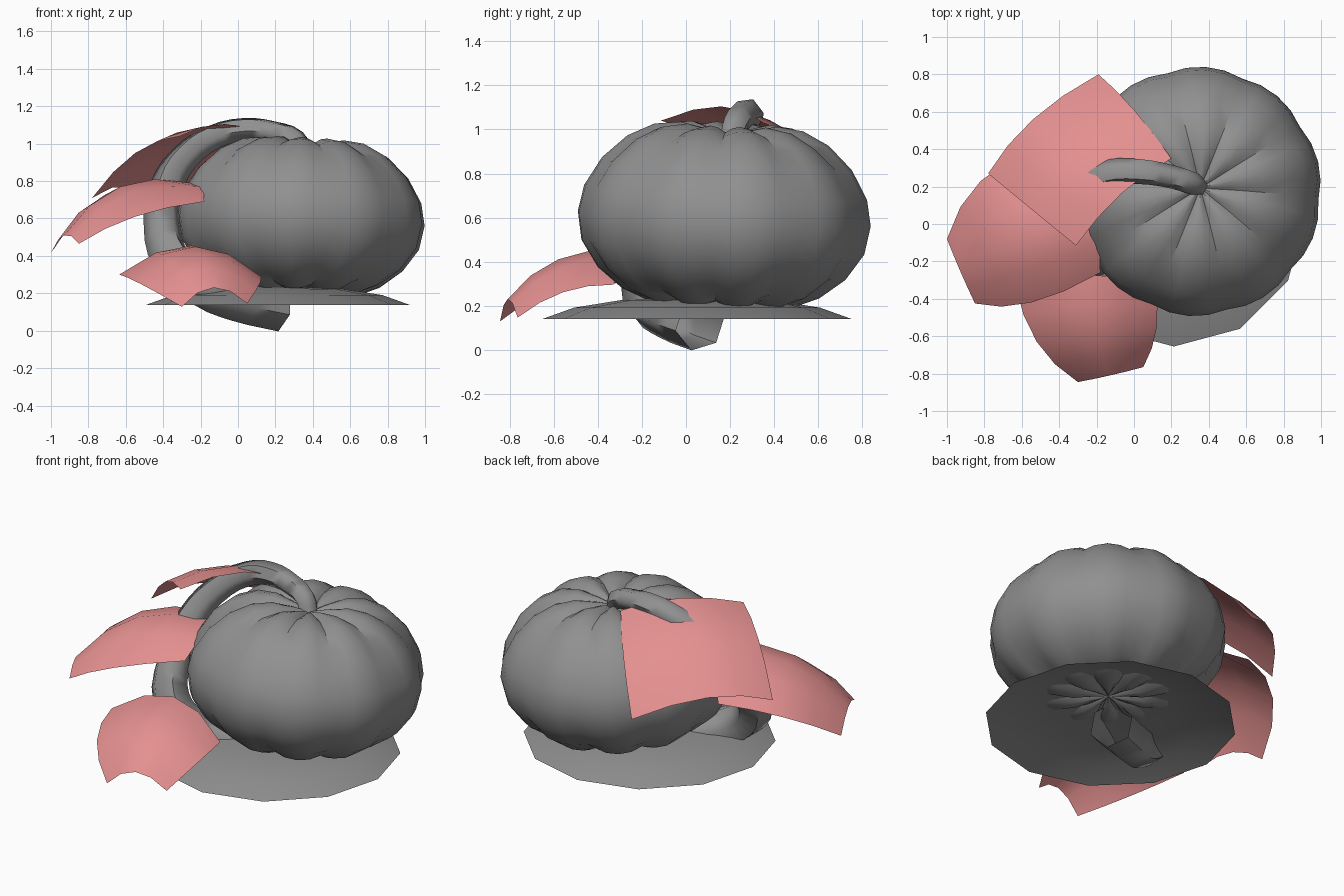
import bpy, bmesh, math
from mathutils import Vector, Matrix

if "Cube" in bpy.data.objects:
    bpy.data.objects.remove(bpy.data.objects["Cube"], do_unlink=True)


def material(name, color):
    m = bpy.data.materials.new(name)
    m.use_nodes = True
    m.diffuse_color = color
    m.node_tree.nodes["Principled BSDF"].inputs["Base Color"].default_value = color
    return m


grey = material("stone grey", (0.28, 0.28, 0.28, 1))
pink = material("leaf pink", (0.78, 0.28, 0.28, 1))


def finish(obj, mat, angle):
    """Assign the colour and smooth everything but the sharp edges."""
    obj.data.materials.clear()
    obj.data.materials.append(mat)
    bpy.ops.object.select_all(action='DESELECT')
    obj.select_set(True)
    bpy.context.view_layer.objects.active = obj
    bpy.ops.object.shade_smooth_by_angle(angle=math.radians(angle))


def mesh_object(name, bm, mat, angle):
    mesh = bpy.data.meshes.new(name)
    bm.to_mesh(mesh)
    bm.free()
    obj = bpy.data.objects.new(name, mesh)
    bpy.context.collection.objects.link(obj)
    finish(obj, mat, angle)
    return obj


def revolve(profile, columns, place, pole_top, pole_bottom=None):
    """Rings from top to bottom; place(r, z, a) gives the point."""
    bm = bmesh.new()
    rings = [[bm.verts.new(place(r, z, 2 * math.pi * i / columns))
              for i in range(columns)] for r, z in profile]
    top = bm.verts.new((0, 0, pole_top))
    bottom = bm.verts.new((0, 0, pole_bottom)) if pole_bottom is not None else None
    for i in range(columns):
        j = (i + 1) % columns
        bm.faces.new((top, rings[0][i], rings[0][j]))
        for a, b in zip(rings, rings[1:]):
            bm.faces.new((a[i], b[i], b[j], a[j]))
        if bottom:
            bm.faces.new((rings[-1][j], rings[-1][i], bottom))
    return bm


# Ribbed pumpkin body, tilted slightly, with creases fading at the waist
LOBES = 10


def ribbed(r, z, a):
    depth = 0.025 + 0.045 * (abs(z) / 0.42) ** 2
    s = 1 - depth * (1 - abs(math.sin(a * LOBES / 2)) ** 0.8)
    return (r * s * math.cos(a), r * s * math.sin(a), z * s)


body_profile = [(0.1, 0.385), (0.22, 0.41), (0.34, 0.395), (0.46, 0.335),
                (0.57, 0.23), (0.645, 0.1), (0.668, -0.02), (0.645, -0.15),
                (0.565, -0.27), (0.45, -0.36), (0.34, -0.405), (0.2, -0.42),
                (0.1, -0.405)]
body = mesh_object("pumpkin_body", revolve(body_profile, LOBES * 4, ribbed, 0.35, -0.39),
                   grey, 32)
body.matrix_world = (Matrix.Translation((0.338, 0.175, 0.615))
                     @ Matrix.Rotation(math.radians(4), 4, Vector((-1, 1, 0)))
                     @ Matrix.Rotation(math.radians(-4), 4, 'Z'))

# Twelve-sided shallow dome under the body
base = mesh_object("base_leaf", revolve(
    [(0.35, 0.224), (0.56, 0.19), (0.705, 0.138)], 12,
    lambda r, z, a: (r * math.cos(a), r * math.sin(a), z), 0.235), grey, 40)
base.location = (0.213, 0.05, 0)

# Looping stem, thickening toward its open lower end
path = [(0.345, 0.2, 0.95, 0.055), (0.305, 0.22, 1.02, 0.06),
        (0.19, 0.255, 1.06, 0.063), (0.03, 0.28, 1.075, 0.067),
        (-0.13, 0.275, 1.035, 0.071), (-0.29, 0.2, 0.92, 0.08),
        (-0.38, 0.1, 0.77, 0.09), (-0.405, -0.04, 0.55, 0.1),
        (-0.35, -0.15, 0.37, 0.11), (-0.2, -0.17, 0.24, 0.12),
        (-0.03, -0.08, 0.175, 0.127), (0.22, 0.065, 0.12, 0.13)]
curve = bpy.data.curves.new("stem", 'CURVE')
curve.dimensions = '3D'
curve.bevel_depth = 1
curve.bevel_resolution = 1
curve.resolution_u = 3
spline = curve.splines.new('BEZIER')
spline.bezier_points.add(len(path) - 1)
for p, (x, y, z, r) in zip(spline.bezier_points, path):
    p.co = (x, y, z)
    p.radius = r
    p.handle_left_type = p.handle_right_type = 'AUTO'
stem = bpy.data.objects.new("stem", curve)
bpy.context.collection.objects.link(stem)
bpy.ops.object.select_all(action='DESELECT')
stem.select_set(True)
bpy.context.view_layer.objects.active = stem
bpy.ops.object.convert(target='MESH')
finish(bpy.context.view_layer.objects.active, grey, 60)


# Cupped leaves, each bent through three rows of three points
def bend(a, b, c, t):
    a, b, c = Vector(a), Vector(b), Vector(c)
    return a * (1 - t) * (1 - 2 * t) + b * 4 * t * (1 - t) + c * t * (2 * t - 1)


def leaf(name, rows, n=4):
    bm = bmesh.new()
    grid = [[bm.verts.new(bend(*(bend(*row, i / n) for row in rows), j / n))
             for i in range(n + 1)] for j in range(n + 1)]
    for j in range(n):
        for i in range(n):
            bm.faces.new((grid[j][i], grid[j + 1][i],
                          grid[j + 1][i + 1], grid[j][i + 1]))
    bmesh.ops.recalc_face_normals(bm, faces=bm.faces)
    if sum(f.normal.z for f in bm.faces) < 0:
        bmesh.ops.reverse_faces(bm, faces=bm.faces)
    mesh_object(name, bm, pink, 40)


leaf("upper_leaf", [
    [(-0.31, -0.115, 1.04), (-0.07, 0.16, 1.105), (0.2, 0.35, 1.03)],
    [(-0.55, 0.08, 0.95), (-0.33, 0.36, 1.0), (0.0, 0.61, 0.9)],
    [(-0.78, 0.27, 0.71), (-0.54, 0.56, 0.77), (-0.19, 0.8, 0.635)]])
leaf("middle_leaf", [
    [(-0.18, -0.26, 0.69), (-0.24, 0.06, 0.79), (-0.5, 0.4, 0.66)],
    [(-0.55, -0.42, 0.61), (-0.63, -0.08, 0.77), (-0.82, 0.23, 0.6)],
    [(-0.85, -0.425, 0.465), (-0.93, -0.25, 0.51), (-1.0, -0.08, 0.415)]])
leaf("lower_leaf", [
    [(-0.635, -0.32, 0.3), (-0.25, -0.27, 0.455), (0.11, -0.33, 0.295)],
    [(-0.52, -0.63, 0.25), (-0.2, -0.58, 0.41), (0.12, -0.56, 0.26)],
    [(-0.3, -0.845, 0.128), (-0.13, -0.81, 0.23), (0.05, -0.765, 0.145)]])
